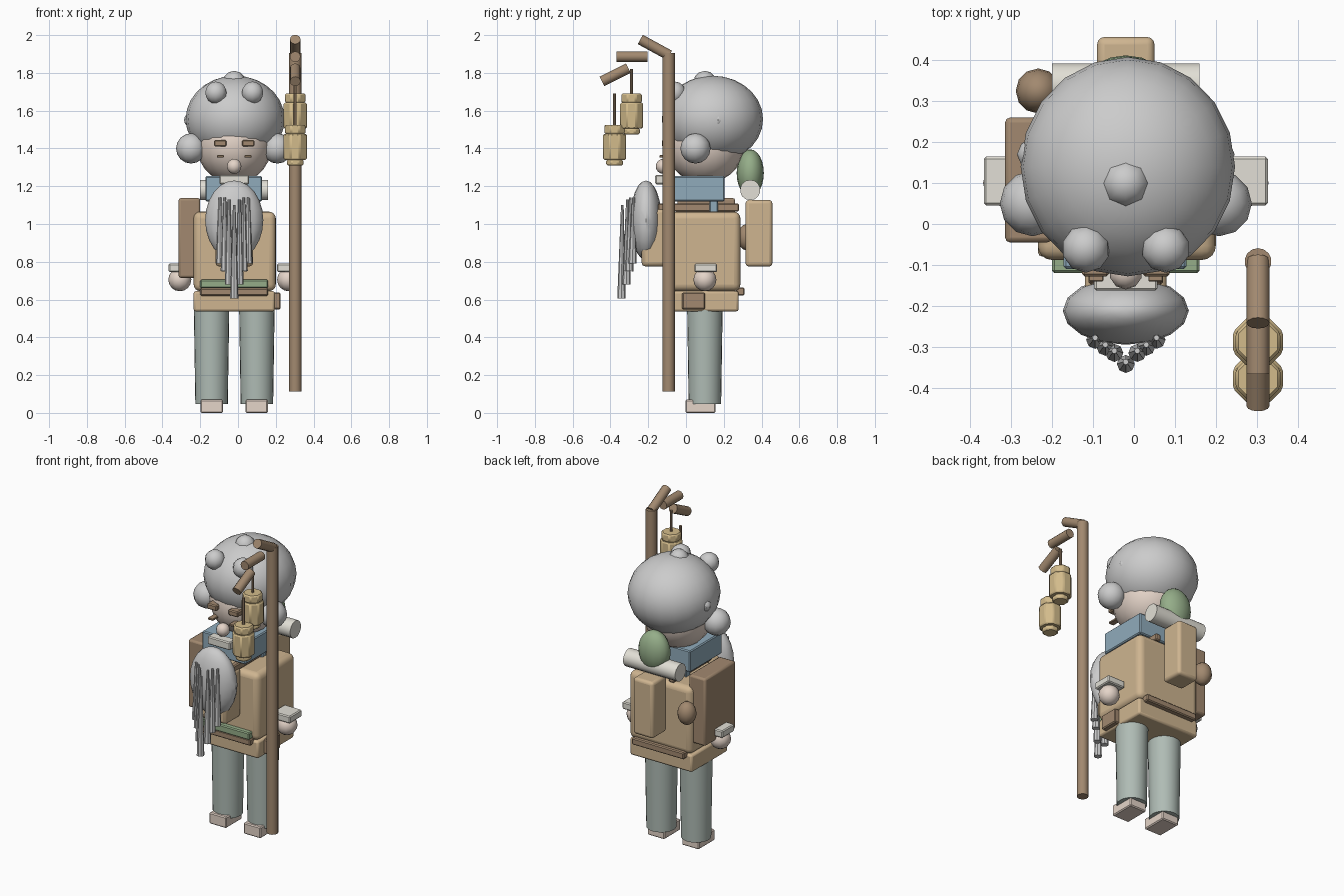
import bpy, math
from mathutils import Vector

if "Cube" in bpy.data.objects:
    bpy.data.objects.remove(bpy.data.objects["Cube"])

CX = -0.02  # body centre line


def mat(name, r, g, b):
    m = bpy.data.materials.new(name)
    m.diffuse_color = (r, g, b, 1)
    m.use_nodes = True
    m.node_tree.nodes["Principled BSDF"].inputs["Base Color"].default_value = m.diffuse_color
    return m


TAN = mat("tan_cloth", 0.62, 0.46, 0.28)
BROWN = mat("brown_leather", 0.36, 0.25, 0.16)
SKIN = mat("skin", 0.78, 0.66, 0.58)
WHITE = mat("white_hair", 0.82, 0.82, 0.81)
CREAM = mat("cream", 0.76, 0.74, 0.67)
BLUE = mat("blue_scarf", 0.28, 0.41, 0.50)
GREEN = mat("green_cloth", 0.30, 0.42, 0.25)
SAGE = mat("sage_trousers", 0.43, 0.50, 0.46)
GOLD = mat("lantern_gold", 0.65, 0.50, 0.26)


def finish(name, m, smooth=True):
    o = bpy.context.object
    o.name = name
    o.data.materials.append(m)
    if smooth:
        bpy.ops.object.shade_smooth_by_angle(angle=math.radians(40))
    return o


def box(name, x, y, z, m, bevel=0.006, seg=1):
    """Box from (min, max) ranges."""
    bpy.ops.mesh.primitive_cube_add(size=1, location=[(a + b) / 2 for a, b in (x, y, z)])
    o = bpy.context.object
    o.scale = [b - a for a, b in (x, y, z)]
    bpy.ops.object.transform_apply(location=False, rotation=False, scale=True)
    b = o.modifiers.new("bevel", 'BEVEL')
    b.width, b.segments = bevel, seg
    return finish(name, m, seg > 1)


def ball(name, loc, rad, m, seg=12, rings=8):
    bpy.ops.mesh.primitive_uv_sphere_add(segments=seg, ring_count=rings, radius=1, location=loc)
    bpy.context.object.scale = rad if isinstance(rad, tuple) else (rad,) * 3
    bpy.ops.object.transform_apply(location=False, rotation=False, scale=True)
    return finish(name, m)


def rod(name, a, b, r1, m, r2=None, n=12):
    """Cylinder or cone from point a to point b."""
    a, b = Vector(a), Vector(b)
    bpy.ops.mesh.primitive_cone_add(vertices=n, radius1=r1, radius2=r1 if r2 is None else r2,
                                    depth=(b - a).length, location=(a + b) / 2)
    bpy.context.object.rotation_euler = (b - a).to_track_quat('Z', 'Y').to_euler()
    return finish(name, m)


def span(c, h):
    return (c - h, c + h)


# Head, hair cap and face
ball("head", (CX, 0.1, 1.42), (0.2, 0.21, 0.205), SKIN, 20, 14)
ball("hair_cap", (CX + 0.005, 0.14, 1.555), (0.262, 0.268, 0.23), WHITE, 20, 14)
ball("hair_bun_top", (CX, 0.1, 1.75), 0.061, WHITE, 8, 6)
ball("nose", (CX, -0.12, 1.305), 0.04, SKIN, 10, 8)
box("moustache", span(CX, 0.078), (-0.163, -0.1), (1.21, 1.26), CREAM)
# Torso and hips
box("torso", (-0.235, 0.2), (-0.088, 0.288), (0.645, 1.065), TAN, 0.035, 4)
box("coat_hem", (-0.235, 0.195), (-0.08, 0.278), (0.537, 0.645), TAN, 0.012, 2)
box("front_bib", span(CX, 0.1), (-0.235, -0.08), (0.775, 1.08), TAN, 0.02, 2)
box("scarf", (-0.172, 0.128), (-0.11, 0.205), (1.12, 1.253), BLUE)
box("neck_cloth", span(CX, 0.1), (0.125, 0.17), (1.05, 1.2), BLUE)
box("sash", span(CX, 0.18), (-0.12, -0.07), (0.66, 0.705), GREEN)
box("belt_front", span(CX, 0.18), (-0.11, -0.06), (0.62, 0.66), BROWN)
box("belt_back", span(CX, 0.18), (0.265, 0.31), (0.622, 0.664), BROWN)
box("hip_pouch", (0.15, 0.225), (-0.02, 0.1), (0.548, 0.638), BROWN)

# Parts repeated on both sides
for s, side in ((-1, "left"), (1, "right")):
    ball(side + "_hair_bun_front", (CX + s * 0.097, -0.06, 1.695), 0.059, WHITE, 10, 8)
    ball(side + "_hair_bun_side", (CX + s * 0.228, 0.05, 1.4), 0.08, WHITE)
    ball(side + "_hair_bump", (CX + s * 0.228, 0.17, 1.55), 0.038, WHITE, 8, 6)
    box(side + "_eyebrow", span(CX + s * 0.074, 0.033), (-0.128, -0.06), (1.41, 1.445), BROWN)
    box(side + "_eye", span(CX + s * 0.073, 0.018), (-0.14, -0.07), (1.352, 1.364), BROWN, 0.002)
    box(side + "_shoulder_strap", span(CX + s * 0.073, 0.018), (-0.148, 0.28), (1.065, 1.108), BROWN)
    box(side + "_cuff", span(CX + s * 0.287, 0.06), (0.045, 0.165), (0.745, 0.79), CREAM)
    ball(side + "_hand", (CX + s * 0.288, 0.1, 0.705), 0.061, SKIN)
    rod(side + "_leg", (CX + s * 0.12, 0.1, 0.048), (CX + s * 0.12, 0.1, 0.56), 0.086, SAGE, 0.094, 24)
    box(side + "_foot", span(CX + s * 0.119, 0.059), (-0.003, 0.157), (0, 0.07), SKIN)

# Beard with hanging strands
ball("beard", (CX, -0.212, 1.02), (0.154, 0.083, 0.21), WHITE, 16, 12)
for dx, y, z0, z1 in ((0, -0.342, 0.605, 1.1), (0.028, -0.315, 0.68, 1.13),
                      (0.05, -0.3, 0.75, 1.14), (0.075, -0.283, 0.79, 1.14)):
    for s in ((-1, 1) if dx else (1,)):
        rod("beard_strand", (CX + s * dx, y, z0), (CX + s * dx, y + 0.005, z1), 0.022, WHITE, 0.007, 8)

# Pack load on the back and left side
box("side_pack", (-0.315, -0.2), (-0.045, 0.26), (0.715, 1.137), BROWN, 0.012, 2)
box("back_pocket", (-0.09, 0.05), (0.315, 0.457), (0.775, 1.127), TAN, 0.018, 3)
ball("round_pouch", (-0.234, 0.325, 0.93), (0.055, 0.055, 0.07), BROWN)
rod("bedroll", (CX - 0.18, 0.34, 1.18), (CX + 0.18, 0.34, 1.18), 0.054, CREAM, n=14)
ball("green_bundle", (CX, 0.34, 1.27), (0.1, 0.072, 0.125), GREEN, 16, 12)

# Staff with broken crook
SX = 0.303
rod("staff", (SX, -0.092, 0.113), (SX, -0.092, 1.905), 0.033, BROWN, n=14)
for a, b in (((-0.088, 1.893), (-0.242, 1.977)), ((-0.203, 1.886), (-0.367, 1.886)),
             ((-0.305, 1.825), (-0.445, 1.755))):
    rod("staff_crook", (SX, *a), (SX, *b), 0.028, BROWN)

# Hanging lanterns
for y, zt, top in ((-0.288, 1.69, 1.82), (-0.378, 1.525, 1.69)):
    rod("lantern_cord", (SX, y, zt - 0.02), (SX, y, top), 0.008, BROWN, n=8)
    for part, r, d0, d1 in (("cap", 0.059, 0, 0.048), ("body", 0.066, 0.048, 0.185),
                            ("base", 0.048, 0.185, 0.215)):
        o = rod("lantern_" + part, (SX, y, zt - d1), (SX, y, zt - d0), r, GOLD, n=8)
        b = o.modifiers.new("bevel", 'BEVEL')
        b.width = 0.007
        o.rotation_euler.z += math.radians(22.5)
